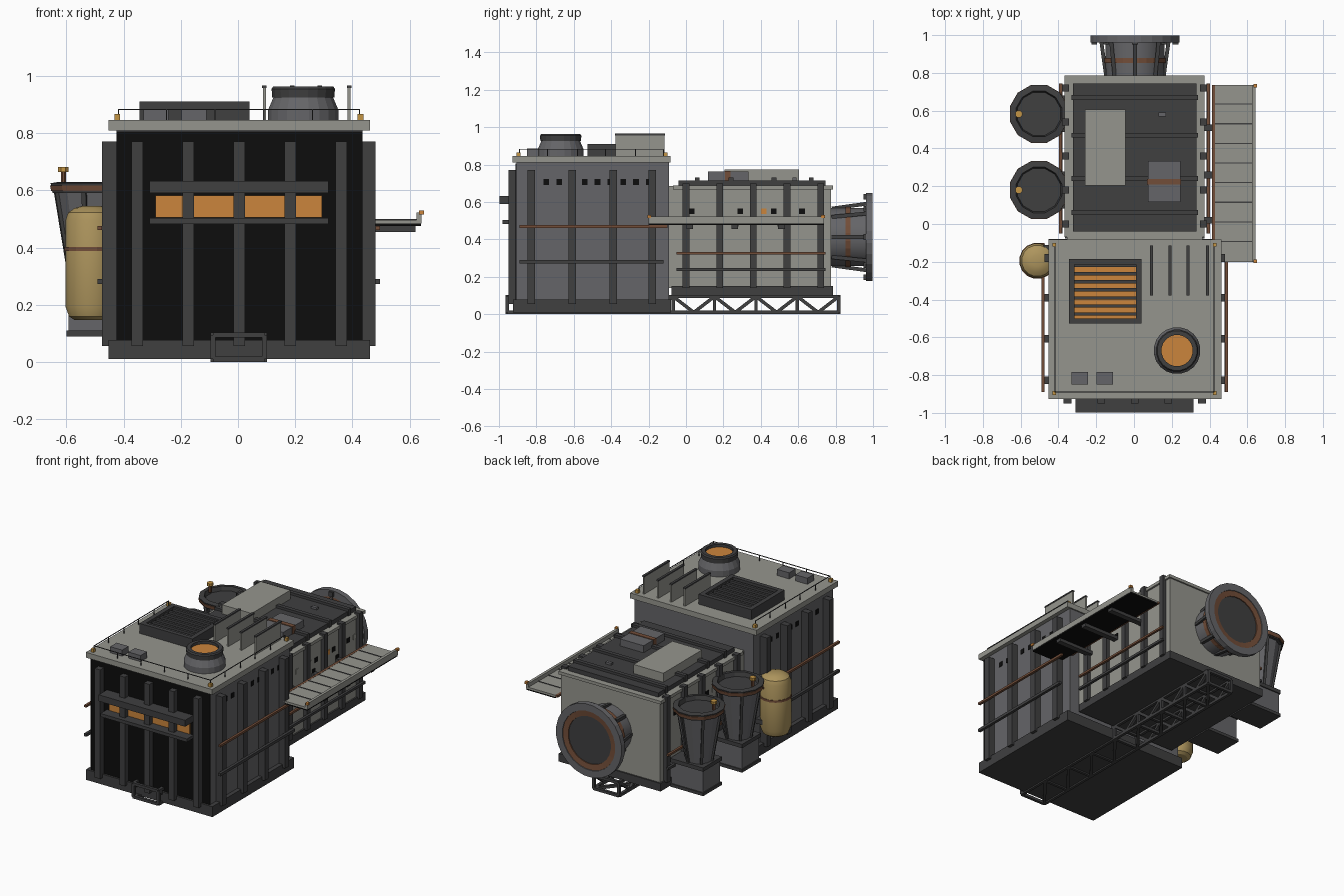
import bpy, bmesh, math
from mathutils import Vector, Matrix

if "Cube" in bpy.data.objects:
    bpy.data.objects.remove(bpy.data.objects["Cube"])

def mat(name, r, g, b):
    m = bpy.data.materials.new(name)
    m.diffuse_color = (r, g, b, 1)
    m.use_nodes = True
    m.node_tree.nodes["Principled BSDF"].inputs["Base Color"].default_value = m.diffuse_color
    return m

LIGHT = mat("light_grey", .30, .30, .27)
MID = mat("mid_grey", .13, .13, .138)
DARK = mat("dark_grey", .05, .05, .051)
BLACK = mat("black", .004, .004, .004)
ORANGE = mat("glow_orange", .60, .235, .045)
BROWN = mat("rust_brown", .17, .075, .04)
TAN = mat("tank_tan", .42, .30, .11)
GOLD = mat("lamp_gold", .55, .30, .06)

def finish(name, bm, m):
    bmesh.ops.recalc_face_normals(bm, faces=bm.faces)
    me = bpy.data.meshes.new(name)
    bm.to_mesh(me)
    bm.free()
    me.materials.append(m)
    o = bpy.data.objects.new(name, me)
    bpy.context.collection.objects.link(o)
    return o

def boxes(name, m, items):
    """One object from boxes given as (x0, x1, y0, y1, z0, z1)."""
    bm = bmesh.new()
    for x0, x1, y0, y1, z0, z1 in items:
        mx = Matrix.Translation(((x0+x1)/2, (y0+y1)/2, (z0+z1)/2)) @ Matrix.Diagonal((x1-x0, y1-y0, z1-z0, 1))
        bmesh.ops.create_cube(bm, size=1, matrix=mx)
    return finish(name, bm, m)

def both(items, c=0.003):
    """Repeat boxes mirrored about x = c."""
    return items + [(2*c-b[1], 2*c-b[0]) + tuple(b[2:]) for b in items]

def beams(name, m, segs, w):
    """Square bars between pairs of points."""
    bm = bmesh.new()
    for a, b in segs:
        a, b = Vector(a), Vector(b)
        d = b - a
        mx = Matrix.Translation((a+b)/2) @ d.to_track_quat('Z', 'Y').to_matrix().to_4x4() @ Matrix.Diagonal((w, w, d.length, 1))
        bmesh.ops.create_cube(bm, size=1, matrix=mx)
    return finish(name, bm, m)

def lathe(name, m, prof, loc, n=16, axis='Z', smooth=False, closed=False):
    """Revolve (radius, height) points; ends are capped unless closed."""
    bm = bmesh.new()
    rings = []
    for r, h in prof:
        ring = []
        for i in range(n):
            a = 2*math.pi*(i+.5)/n
            p = (r*math.cos(a), r*math.sin(a), h) if axis == 'Z' else (r*math.cos(a), h, r*math.sin(a))
            ring.append(bm.verts.new(Vector(p) + Vector(loc)))
        rings.append(ring)
    pairs = list(zip(rings, rings[1:])) + ([(rings[-1], rings[0])] if closed else [])
    for p, q in pairs:
        for i in range(n):
            bm.faces.new((p[i], p[(i+1) % n], q[(i+1) % n], q[i]))
    if not closed:
        bm.faces.new(rings[0])
        bm.faces.new(rings[-1])
    o = finish(name, bm, m)
    if smooth:
        bpy.context.view_layer.objects.active = o
        o.select_set(True)
        bpy.ops.object.shade_smooth_by_angle()
        o.select_set(False)
    return o

# ---- Front block shell
boxes("front_base", DARK, [(-.452, .462, -.925, -.08, .01, .078)])
boxes("front_body", MID, [(-.425, .435, -.905, -.09, .07, .82)])
boxes("front_panel", BLACK, [(-.425, .435, -.912, -.904, .078, .805)])
boxes("front_roof", LIGHT, [(-.452, .462, -.927, -.082, .81, .845)])
boxes("front_ribs", DARK, [(x-.02, x+.02, -.95, -.905, .056, .77) for x in (-.352, -.174, .004, .182, .36)])
RY = (-.827, -.608, -.39, -.18)
boxes("side_ribs", DARK, both([(.43, .481, y-.02, y+.02, .056, .77) for y in RY]))
boxes("side_windows", BLACK, both([(.434, .438, -.762+.0685*i, -.732+.0685*i, .69, .722) for i in range(9)], .005))
boxes("side_rust_pipe", BROWN, both([(.481, .497, -.89, -.10, .462, .476)]))
boxes("side_grey_pipe", DARK, both([(.479, .497, -.89, -.12, .272, .29)]))
# glowing slot with frame bars
boxes("glow_slot", ORANGE, [(-.289, .294, -.919, -.91, .505, .582)])
boxes("slot_frame", DARK, [(-.31, .316, -.998, -.91, .59, .632), (-.31, .316, -.98, -.91, .482, .503)])

# ---- Front roof: grille
gx0, gx1, gy0, gy1 = -.344, .04, -.527, -.186
boxes("grille_frame", DARK, [(gx0, gx1, gy0, gy0+.028, .84, .91), (gx0, gx1, gy1-.028, gy1, .84, .91),
      (gx0, gx0+.03, gy0, gy1, .84, .91), (gx1-.03, gx1, gy0, gy1, .84, .91)])
boxes("grille_glow", ORANGE, [(gx0+.01, gx1-.01, gy0+.01, gy1-.01, .845, .875)])
boxes("grille_slats", DARK, [(gx0+.02, gx1-.02, -.485+.0427*i, -.468+.0427*i, .88, .9) for i in range(7)])
# round vent
VC = (.228, -.67, 0)
lathe("vent_base", MID, [(.124, .84), (.124, .882), (.104, .928), (.08, .928)], VC, 20)
lathe("vent_ring", DARK, [(.11, .925), (.112, .955), (.106, .963), (.083, .963), (.083, .925)], VC, 20, closed=True)
lathe("vent_glow", ORANGE, [(.084, .926), (.084, .945)], VC, 20)
# fins, boxes, rail and lamps
FX = (.092, .19, .285, .388)
boxes("roof_fins", LIGHT, [(x-.005, x+.005, -.377, -.115, .84, .958) for x in FX])
boxes("fin_caps", DARK, [(x-.008, x+.008, -.379, -.113, .957, .966) for x in FX])
boxes("roof_boxes", MID, [(-.33, -.243, -.85, -.783, .84, .885), (-.198, -.11, -.85, -.783, .84, .885)])
boxes("fine_rail", DARK, both([(.422, .426, -.892, -.12, .88, .884)]) + [(-.42, .426, -.892, -.888, .88, .884)]
      + both([(.422, .426, y-.002, y+.002, .845, .882) for y in (-.89, -.74, -.58, -.43, -.27, -.12)])
      + [(x-.002, x+.002, -.892, -.888, .845, .882) for x in (-.25, -.08, .09, .26)])
boxes("roof_lamps", GOLD, both([(.418, .438, y-.01, y+.01, .845, .866) for y in (-.895, -.11)]))

# ---- Truss skid below
segs = []
ys = [-.955 + .2215*i for i in range(9)]
for x in (-.087, .093):
    segs += [((x, ys[0], z), (x, ys[-1], z)) for z in (.01, .095)]
    for i, y in enumerate(ys):
        segs.append(((x, y, .01), (x, y, .095)))
        if i < 8:
            k, mid = ys[i+1], (y+ys[i+1])/2
            segs += [((x, y, .095), (x, mid, .01)), ((x, mid, .01), (x, k, .095))]
for i, y in enumerate(ys):
    segs += [((-.087, y, z), (.093, y, z)) for z in (.01, .095)]
    if i < 8:
        segs.append(((-.087, y, .01), (.093, ys[i+1], .01)))
beams("truss_skid", DARK, segs, .018)

# ---- Rear block shell
boxes("rear_base", DARK, [(-.365, .372, -.078, .785, .098, .15)])
boxes("rear_body", LIGHT, [(-.355, .362, -.09, .775, .14, .685)])
boxes("rear_rim", LIGHT, [(-.367, .374, -.07, .785, .668, .688)])
boxes("rear_roof", DARK, [(-.322, .332, -.04, .745, .68, .716)])
boxes("rear_roof_ribs", DARK, [(-.33, .34, y-.013, y+.013, .68, .732) for y in (.06, .24, .47, .67)])
boxes("rear_ribs", DARK, both([(.35, .387, y-.018, y+.018, .14, .70) for y in (0, .18, .36, .54, .72)]))
boxes("rear_rust_pipe", BROWN, both([(.387, .402, -.05, .745, .319, .332)]))
boxes("rear_grey_pipe", DARK, both([(.385, .402, -.05, .745, .23, .246)]))
def panes(ys, z):
    return both([(.36, .366, y-.015, y+.015, z-.015, z+.015) for y in ys], .0035)
boxes("rear_dark_windows", BLACK, panes((.03, .29, .47, .62), .55) + panes((.265, .505), .485))
boxes("rear_lit_windows", ORANGE, panes((.415,), .55))
boxes("rear_pale_windows", LIGHT, panes((.09, .225, .685), .55))
# rear roof equipment
boxes("roof_hatch", LIGHT, [(-.26, -.045, .205, .605, .70, .775)])
boxes("roof_unit", MID, [(.073, .245, .117, .334, .70, .762), (.13, .17, .57, .59, .70, .73)])
boxes("roof_unit_band", BROWN, [(.069, .249, .208, .238, .70, .766)])

# ---- Rear nozzle
NC = (.005, 0, .413)
lathe("nozzle_pipe", MID, [(.155, .76), (.158, .97)], NC, 24, 'Y', True)
lathe("nozzle_band", BROWN, [(.162, .853), (.162, .88)], NC, 24, 'Y')
lathe("nozzle_flange", MID, [(.238, .962), (.238, .998), (.192, .998), (.185, .962)], NC, 24, 'Y', closed=True)
lathe("nozzle_rust_ring", BROWN, [(.193, .962), (.193, .994), (.155, .99), (.155, .962)], NC, 24, 'Y', closed=True)
lathe("nozzle_mouth", DARK, [(.158, .96), (.158, .984)], NC, 24, 'Y')
gus, bolts = [], []
for i in range(8):
    a = math.pi*i/4
    c, s = math.cos(a), math.sin(a)
    gus.append(((.005+.152*c, .78, .413+.152*s), (.005+.178*c, .965, .413+.178*s)))
    bolts.append(((.005+.215*c, .95, .413+.215*s), (.005+.215*c, .966, .413+.215*s)))
beams("nozzle_gussets", DARK, gus, .02)
beams("flange_bolts", DARK, bolts, .03)

# ---- Side hoppers
for i, y in enumerate((.583, .18)):
    C = (-.503, y, 0)
    lathe(f"hopper_cone_{i}", MID, [(.078, .26), (.133, .60), (.12, .60), (.08, .42)], C, 12)
    lathe(f"hopper_lining_{i}", DARK, [(.078, .425), (.085, .425), (.125, .602), (.118, .602)], C, 12)
    lathe(f"hopper_rim_{i}", DARK, [(.15, .59), (.157, .625), (.125, .63), (.115, .59)], C, 12, closed=True)
    lathe(f"hopper_band_{i}", BROWN, [(.155, .597), (.159, .617), (.15, .617), (.15, .597)], C, 12, closed=True)
    rib = []
    for k in range(6):
        a = math.pi*(k+.25)/3
        c, s = math.cos(a), math.sin(a)
        rib.append(((C[0]+.08*c, y+.08*s, .27), (C[0]+.136*c, y+.136*s, .6)))
    beams(f"hopper_ribs_{i}", DARK, rib, .016)
    boxes(f"hopper_foot_{i}", MID, [(-.593, -.36, y-.09, y+.09, .10, .26)])
    boxes(f"hopper_foot_trim_{i}", DARK, [(-.6, -.36, y-.097, y+.097, .25, .275), (-.6, -.36, y-.097, y+.097, .09, .11)])
    lathe(f"hopper_post_{i}", BROWN, [(.01, .62), (.01, .668)], (-.61, y, 0), 8)
    lathe(f"hopper_lamp_{i}", GOLD, [(.02, .664), (.02, .682)], (-.61, y, 0), 8)

# ---- Pressure tank
TC = (-.512, -.195, 0)
lathe("pressure_tank", TAN, [(.06, .147), (.08, .16), (.093, .195), (.093, .495), (.083, .522), (.06, .538), (.03, .546)], TC, 16, smooth=True)
lathe("tank_band", BROWN, [(.096, .388), (.096, .402)], TC, 16)
boxes("tank_brackets", DARK, [(-.478, -.42, -.2, -.11, z, z+.03) for z in (.22, .49)])

# ---- Side catwalk
boxes("catwalk_deck", LIGHT, [(.43, .642, -.2, .737, .485, .497), (.624, .642, -.2, .737, .495, .522)])
boxes("catwalk_underside", BLACK, [(.432, .64, -.198, .735, .476, .486)])
boxes("catwalk_seams", DARK, [(.43, .624, -.2+.104*i, -.194+.104*i, .494, .5) for i in range(1, 9)])
boxes("catwalk_arms", DARK, [(.36, .62, y-.018, y+.018, .455, .478) for y in (.02, .26, .51)])
boxes("catwalk_edge_pipe", BROWN, [(.414, .43, -.2, .735, .484, .498)])
boxes("catwalk_lamps", ORANGE, [(.632, .65, y-.01, y+.01, .515, .53) for y in (-.197, .732)])
